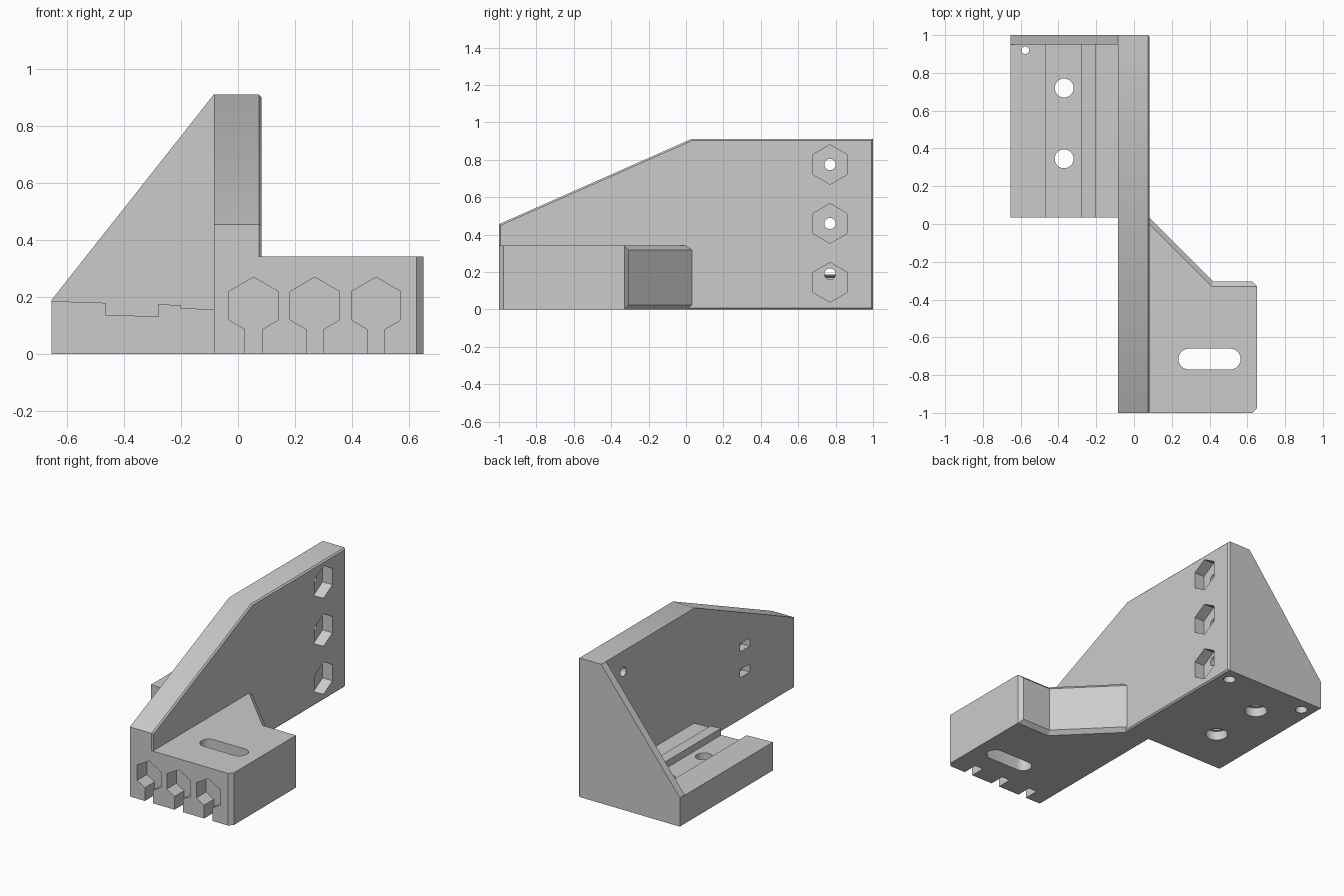
import bpy, bmesh, math
from mathutils import Matrix, Vector

if "Cube" in bpy.data.objects:
    bpy.data.objects.remove(bpy.data.objects["Cube"], do_unlink=True)

grey = bpy.data.materials.new("plain_grey")
grey.use_nodes = True
colour = (0.6, 0.6, 0.6, 1)
grey.diffuse_color = colour
grey.node_tree.nodes["Principled BSDF"].inputs["Base Color"].default_value = colour

# Maps a 2D profile plus an extrusion depth to model space
AXES = {
    "x": lambda a, b, d: (d, a, b),
    "y": lambda a, b, d: (a, d, b),
    "z": lambda a, b, d: (a, b, d),
}


def prism(name, points, axis, start, end, bevel_rule=None, width=0.01):
    """Extrude a profile along an axis, chamfering the edges a rule picks."""
    bm = bmesh.new()
    place = AXES[axis]
    face = bm.faces.new([bm.verts.new(place(a, b, start)) for a, b in points])
    extruded = bmesh.ops.extrude_face_region(bm, geom=[face])["geom"]
    shift = Vector(place(0, 0, end - start))
    bmesh.ops.translate(bm, vec=shift, verts=[g for g in extruded if isinstance(g, bmesh.types.BMVert)])
    bmesh.ops.recalc_face_normals(bm, faces=bm.faces)
    if bevel_rule:
        picked = [e for e in bm.edges if bevel_rule(e.verts[0].co, e.verts[1].co)]
        bmesh.ops.bevel(bm, geom=picked, offset=width, segments=1, affect="EDGES")
    mesh = bpy.data.meshes.new(name)
    bm.to_mesh(mesh)
    bm.free()
    mesh.materials.append(grey)
    obj = bpy.data.objects.new(name, mesh)
    bpy.context.scene.collection.objects.link(obj)
    return obj


def ring(a, b, radius, sides=32, turn=0.0):
    return [(a + radius * math.cos(turn + i * math.tau / sides),
             b + radius * math.sin(turn + i * math.tau / sides)) for i in range(sides)]


def hexagon(a, b, radius):
    return ring(a, b, radius, 6, math.pi / 6)


def box(a0, a1, b0, b1):
    return [(a0, b0), (a1, b0), (a1, b1), (a0, b1)]


def combine(body, other, operation):
    """Apply one boolean and discard the helper solid."""
    mod = body.modifiers.new(operation, "BOOLEAN")
    mod.operation = operation
    mod.solver = "EXACT"
    mod.object = other
    bpy.context.view_layer.objects.active = body
    bpy.ops.object.modifier_apply(modifier=mod.name)
    bpy.data.objects.remove(other, do_unlink=True)


# Upright wall with a sloping front, chamfered on its left side
bracket = prism("bracket_body", [(-1, 0), (1, 0), (1, 0.912), (0.03, 0.912), (-1, 0.456)],
                "x", -0.085, 0.082, lambda p, q: min(p.x, q.x) > 0, 0.009)

# Front clamp block with a diagonal rear brace
block_outline = [(0, -1), (0.652, -1), (0.652, -0.305), (0.42, -0.305), (0.08, 0.035), (0, 0.035)]


def block_edges(p, q):
    upright = abs(p.z - q.z) > 0.1
    if upright:
        return p.x > 0.6
    return min(p.y, q.y) > -0.4 and max(p.x, q.x) > 0.1


combine(bracket, prism("clamp_block", block_outline, "z", 0, 0.342, block_edges, 0.025), "UNION")

# Stepped rail base
base_profile = [(-0.655, 0), (-0.04, 0), (-0.04, 0.158), (-0.2, 0.16), (-0.2, 0.17),
                (-0.28, 0.177), (-0.28, 0.132), (-0.465, 0.138), (-0.465, 0.18), (-0.655, 0.186)]
combine(bracket, prism("rail_base", base_profile, "y", 0.035, 0.98), "UNION")

# Triangular rear gusset
gusset_profile = [(-0.655, 0), (-0.04, 0), (-0.04, 0.912), (-0.085, 0.912), (-0.655, 0.19)]
combine(bracket, prism("rear_gusset", gusset_profile, "y", 0.95, 1), "UNION")

cutters = []


def cut(points, axis, start, end):
    cutters.append(prism("cutter", points, axis, start, end))


# Nut pockets and screw holes through the wall
for pocket_z, hole_z in ((0.775, 0.775), (0.46, 0.46), (0.145, 0.19)):
    cut(hexagon(0.77, pocket_z, 0.106), "x", 0.01, 0.2)
    cut(ring(0.77, hole_z, 0.03), "x", -0.15, 0.05)

# Nut pockets with open screw channels in the clamp block
for x in (0.055, 0.27, 0.485):
    cut(hexagon(x, 0.17, 0.1), "y", -1.1, -0.9)
    cut(box(x - 0.03, x + 0.03, -0.1, 0.15), "y", -1.1, -0.9)

# Rounded slot through the clamp block
r = 0.055
slot = [(0.51 + r * math.cos(t), -0.715 + r * math.sin(t))
        for t in (math.pi * (i / 12 - 0.5) for i in range(13))]
slot += [(0.8 - x, -1.43 - y) for x, y in slot]
cut(slot, "z", -0.1, 0.5)

# Counterbored mounting holes in the base
for y in (0.345, 0.72):
    cut(ring(-0.37, y, 0.05), "z", -0.1, 0.3)
    cut(ring(-0.37, y, 0.068), "z", -0.1, 0.06)

# Small pin holes underneath
cut(ring(-0.575, 0.92, 0.02), "z", -0.1, 0.3)
for x in (-0.575, 0):
    cut(ring(x, 0.91, 0.037), "z", -0.1, 0.1)

# Small blind pockets on the wall's right side
for z in (0.3, 0.47):
    cut(box(-0.54, -0.44, z - 0.027, z + 0.027), "x", -0.15, -0.03)

for cutter in cutters:
    combine(bracket, cutter, "DIFFERENCE")

bpy.ops.object.select_all(action="DESELECT")
bracket.select_set(True)
bpy.context.view_layer.objects.active = bracket
bpy.ops.object.shade_smooth_by_angle(angle=math.radians(25))
